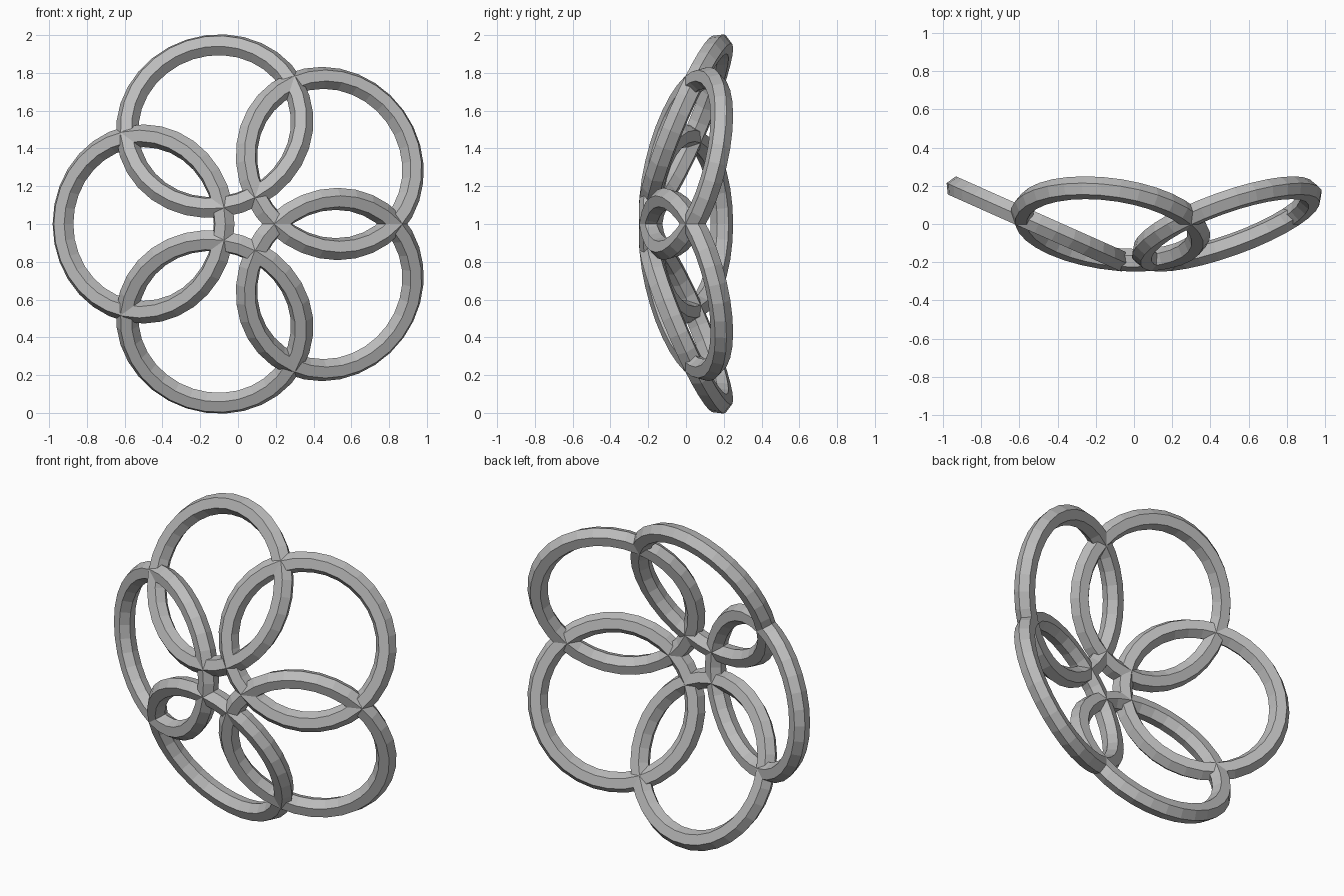
import bpy
from math import cos, sin, radians
from mathutils import Matrix, Vector

cube = bpy.data.objects.get("Cube")
if cube:
    bpy.data.objects.remove(cube, do_unlink=True)

RING_RADIUS = 0.467      # centre line of each hoop
TUBE_RADIUS = 0.06       # hexagonal tube
OFFSET = 0.545           # hoop centre from the shared axis
TILT = radians(24)       # outer side of each hoop leans back
AXIS = Vector((0.045, 0, 1))

grey = bpy.data.materials.new("plain_grey")
grey.use_nodes = True
colour = (0.5, 0.5, 0.5, 1)
grey.diffuse_color = colour
grey.node_tree.nodes["Principled BSDF"].inputs["Base Color"].default_value = colour


def add_ring(name, degrees):
    """Hexagonal-section hoop leaning back, placed around the y axis."""
    a = radians(degrees)
    outward = Vector((cos(a), 0, sin(a)))
    across = Vector((-sin(a), 0, cos(a)))
    slope = outward * cos(TILT) + Vector((0, sin(TILT), 0))
    turn = Matrix((slope, across, slope.cross(across))).transposed().to_4x4()
    bpy.ops.mesh.primitive_torus_add(
        major_radius=RING_RADIUS, minor_radius=TUBE_RADIUS,
        major_segments=32, minor_segments=6)
    ring = bpy.context.object
    ring.name = name
    ring.data.transform(Matrix.Translation(AXIS + outward * OFFSET) @ turn)
    ring.data.materials.append(grey)
    ring.data.shade_flat()


# Five overlapping hoops forming a shallow bowl
names = ["upper_left_ring", "top_ring", "side_ring", "bottom_ring", "lower_left_ring"]
for i, name in enumerate(names):
    add_ring(name, 36 + 72 * i)
